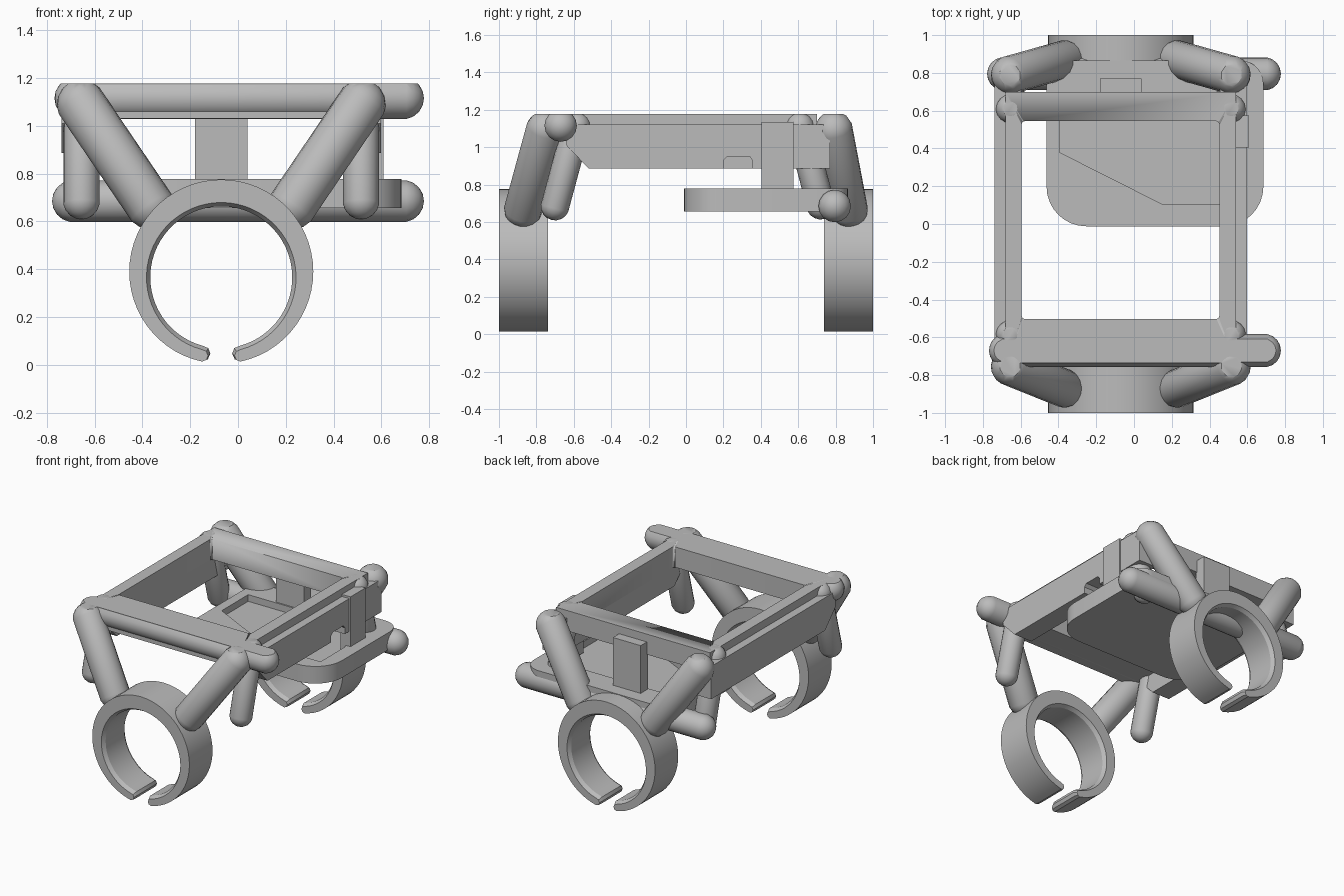
import bpy, bmesh
from math import sin, cos, pi, radians
from mathutils import Vector, Matrix

if "Cube" in bpy.data.objects:
    bpy.data.objects.remove(bpy.data.objects["Cube"])

GREY = (0.5, 0.5, 0.5, 1)
mat = bpy.data.materials.new("plain_grey")
mat.use_nodes = True
mat.diffuse_color = GREY
mat.node_tree.nodes["Principled BSDF"].inputs["Base Color"].default_value = GREY

MID = -0.07      # x of the frame's symmetry plane
TOP = 1.176      # flat upper surface


def finish(name, bm):
    bmesh.ops.recalc_face_normals(bm, faces=bm.faces)
    me = bpy.data.meshes.new(name)
    bm.to_mesh(me)
    bm.free()
    me.materials.append(mat)
    ob = bpy.data.objects.new(name, me)
    bpy.context.collection.objects.link(ob)
    bpy.ops.object.select_all(action="DESELECT")
    ob.select_set(True)
    bpy.context.view_layer.objects.active = ob
    bpy.ops.object.shade_smooth_by_angle(angle=radians(30))
    return ob


def loft(name, sections):
    """Skin matching closed loops and cap both ends."""
    bm = bmesh.new()
    loops = [[bm.verts.new(p) for p in s] for s in sections]
    n = len(loops[0])
    for a, b in zip(loops, loops[1:]):
        for i in range(n):
            j = (i + 1) % n
            bm.faces.new((a[i], a[j], b[j], b[i]))
    bm.faces.new(loops[0])
    bm.faces.new(loops[-1])
    return finish(name, bm)


def prism_z(name, pts, z0, z1):
    return loft(name, [[(x, y, z) for x, y in pts] for z in (z0, z1)])


def prism_x(name, pts, x0, x1):
    return loft(name, [[(x, y, z) for y, z in pts] for x in (x0, x1)])


def box(name, x, y, z):
    return prism_z(name, [(x[0], y[0]), (x[1], y[0]), (x[1], y[1]), (x[0], y[1])], *z)


def rounded(x, y, radii):
    """Rounded rectangle, radii from the +x +y corner anticlockwise."""
    pts = []
    for k, r in enumerate(radii):
        sx, sy = ((1, 1), (0, 1), (0, 0), (1, 0))[k]
        cx = x[sx] + (-r if sx else r)
        cy = y[sy] + (-r if sy else r)
        for i in range(9):
            a = (k + i / 8) * pi / 2
            pts.append((cx + r * cos(a), cy + r * sin(a)))
    return pts


def cut(ob, cutter):
    mod = ob.modifiers.new("cut", "BOOLEAN")
    mod.operation = "DIFFERENCE"
    mod.solver = "EXACT"
    mod.object = cutter
    bpy.context.view_layer.objects.active = ob
    bpy.ops.object.modifier_apply(modifier="cut")
    bpy.data.objects.remove(cutter)


def rod(name, a, b, r):
    """Round-ended rod, trimmed flush with the upper surface."""
    a, b = Vector(a), Vector(b)
    d = b - a
    bm = bmesh.new()
    bmesh.ops.create_uvsphere(bm, u_segments=16, v_segments=9, radius=r)
    for v in bm.verts:
        if v.co.z > 0:
            v.co.z += d.length
    turn = d.to_track_quat("Z", "Y").to_matrix().to_4x4()
    bmesh.ops.transform(bm, matrix=Matrix.Translation(a) @ turn, verts=bm.verts)
    geom = bm.verts[:] + bm.edges[:] + bm.faces[:]
    bmesh.ops.bisect_plane(bm, geom=geom, plane_co=(0, 0, TOP), plane_no=(0, 0, 1), clear_outer=True)
    rim = [e for e in bm.edges if e.is_boundary]
    if rim:
        bmesh.ops.holes_fill(bm, edges=rim)
    return finish(name, bm)


def clip_outline(inner_r):
    """Open ring outline with rounded tips and an offset bore."""
    def arc(cz, r, gap, n=56):
        out = []
        for i in range(n + 1):
            a = gap + (2 * pi - 2 * gap) * i / n
            out.append(Vector((MID - r * sin(a), cz - r * cos(a))))
        return out

    def tip(p, q, side):
        mid, half = (p + q) / 2, (p - q) / 2
        across = Vector((side * half.length, 0))
        return [mid + half * cos(t) + across * sin(t) for t in (pi / 4, pi / 2, 3 * pi / 4)]

    outer = arc(0.39, 0.385, radians(12))
    inner = arc(0.366, inner_r, radians(15))[::-1]
    return outer + tip(outer[-1], inner[0], -1) + inner + tip(inner[-1], outer[0], 1)


# Open clip rings with a chamfered bore
for label, y in (("front", -0.869), ("back", 0.869)):
    loft(label + "_clip_ring", [[(p.x, y + dy, p.y) for p in clip_outline(r)]
         for dy, r in ((-0.131, 0.313), (-0.105, 0.297), (0.105, 0.297), (0.131, 0.313))])

# Struts at the four corners
for side, s in (("left", 1), ("right", -1)):
    def at(dx, y, z):
        return (MID + s * dx, y, z)
    rod("front_strut_" + side, at(0.585, -0.755, 1.09), at(0.30, -0.87, 0.67), 0.103)
    rod("back_strut_" + side, at(0.585, 0.79, 1.09), at(0.30, 0.87, 0.67), 0.103)
    rod("front_leg_" + side, at(0.585, -0.585, 1.11), at(0.585, -0.70, 0.685), 0.077)
    rod("back_leg_" + side, at(0.585, 0.61, 1.11), at(0.585, 0.72, 0.69), 0.077)

# Cross rods
rod("front_cross_rod", (-0.68, -0.67, 1.115), (0.69, -0.67, 1.115), 0.088)
rod("back_cross_rod", (-0.69, 0.795, 0.685), (0.69, 0.795, 0.685), 0.088)

# Top frame with its window
frame = box("top_frame", (-0.68, 0.54), (-0.735, 0.70), (1.03, TOP))
cut(frame, prism_z("window", rounded((-0.595, 0.452), (-0.503, 0.545), [0.02] * 4), 0.9, 1.3))

# Side plates, one with a cable notch
ends = [(0.77, 0.885), (0.77, 1.12), (-0.64, 1.12), (-0.64, 1.01), (-0.52, 0.885)]
notch = [(0.2, 0.885), (0.2, 0.93), (0.22, 0.95), (0.34, 0.95), (0.355, 0.93), (0.355, 0.885)]
prism_x("side_plate_left", ends + notch, 0.455, 0.598)
prism_x("side_plate_right", ends, -0.738, -0.597)

# Tray with a shallow pocket
tray = prism_z("tray", rounded((-0.463, 0.685), (-0.012, 0.865), (0.12, 0.12, 0.21, 0.21)), 0.655, 0.778)
pocket = [(-0.395, 0.68), (-0.395, 0.38), (0.15, 0.105), (0.58, 0.105), (0.58, 0.38), (0.45, 0.68)]
cut(tray, prism_z("pocket", pocket, 0.73, 0.9))

# Hangers joining the tray to the frame
box("back_hanger", (-0.18, 0.04), (0.69, 0.77), (0.74, 1.12))
box("side_hanger", (0.53, 0.608), (0.405, 0.575), (0.74, 1.135))
